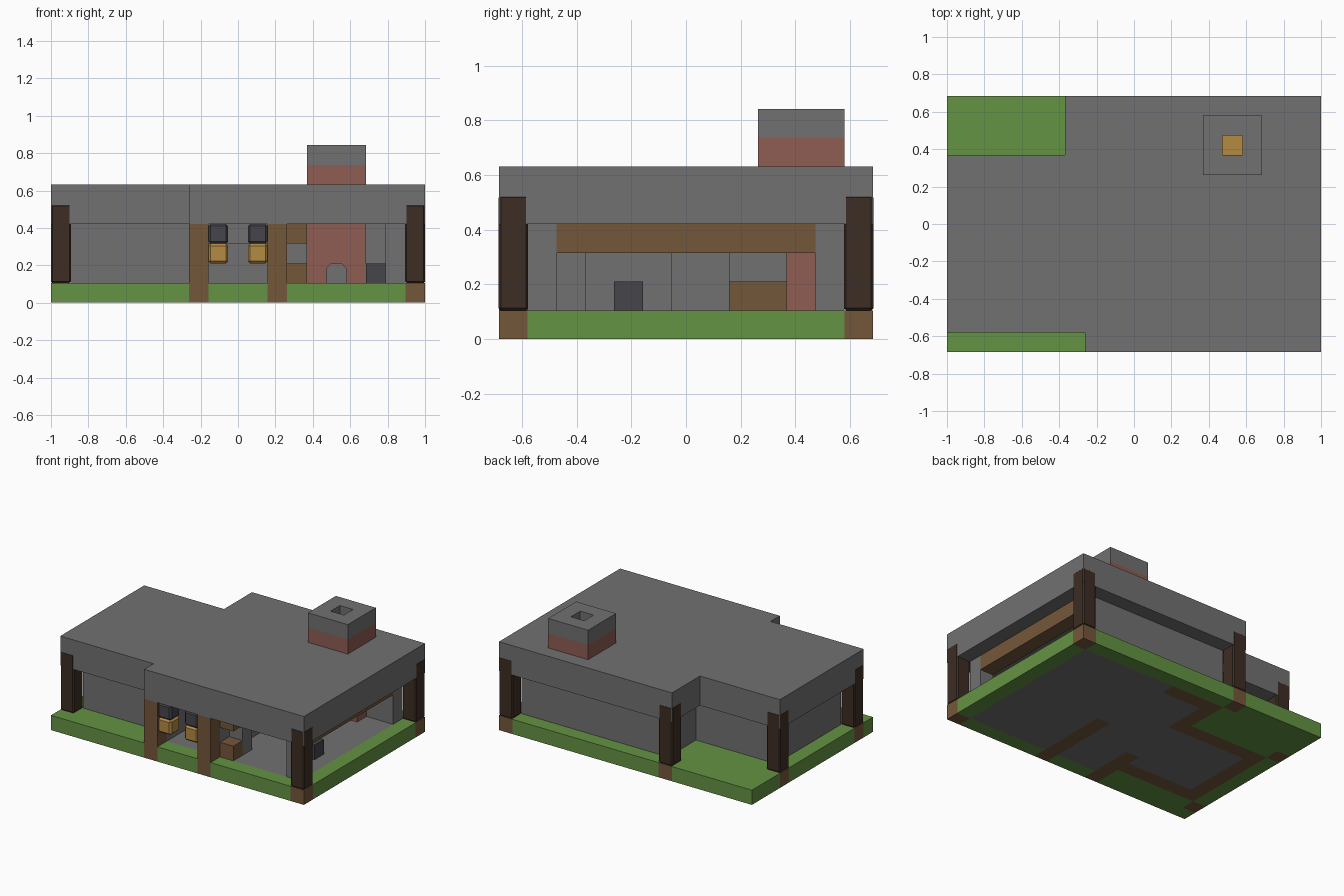
import bpy, bmesh
from mathutils import Vector

if "Cube" in bpy.data.objects:
    bpy.data.objects.remove(bpy.data.objects["Cube"])

# The house sits on a block grid: a counts from the left side (+x), b from the back (+y)
NX, NY = 19, 13
U = 2 / NX
HX, HY = 1.0, NY * U / 2


def material(name, r, g, b):
    def lin(c):
        c /= 255
        return c / 12.92 if c < 0.04 else ((c + 0.055) / 1.055) ** 2.4
    col = (lin(r), lin(g), lin(b), 1)
    m = bpy.data.materials.new(name)
    m.use_nodes = True
    m.diffuse_color = col
    bsdf = next(n for n in m.node_tree.nodes if n.type == 'BSDF_PRINCIPLED')
    bsdf.inputs["Base Color"].default_value = col
    bsdf.inputs["Roughness"].default_value = 0.9
    return m


STONE = material("grey_stone", 113, 113, 113)
GRASS = material("grass_green", 100, 147, 67)
WOOD = material("brown_wood", 116, 87, 58)
LOG = material("dark_log", 60, 45, 35)
BRICK = material("red_brick", 142, 93, 84)
AMBER = material("amber_glow", 180, 139, 68)
IRON = material("dark_iron", 70, 69, 75)


def spot(a, b, z):
    return Vector((HX - a * U, HY - b * U, z * U))


def finish(name, bm, *mats):
    bmesh.ops.recalc_face_normals(bm, faces=bm.faces)
    mesh = bpy.data.meshes.new(name)
    bm.to_mesh(mesh)
    bm.free()
    for m in mats:
        mesh.materials.append(m)
    ob = bpy.data.objects.new(name, mesh)
    bpy.context.scene.collection.objects.link(ob)
    return ob


def block(name, a, b, z, mat, grow=0.0, bevel=0.0):
    """Box over the grid ranges a, b and z, each a (start, end) pair."""
    lo, hi = spot(a[1], b[1], z[0]), spot(a[0], b[0], z[1])
    bm = bmesh.new()
    bmesh.ops.create_cube(bm, size=1)
    size = hi - lo + Vector((grow, grow, 0)) * 2
    for v in bm.verts:
        v.co = (lo + hi) / 2 + Vector(c * s for c, s in zip(v.co, size))
    if bevel:
        bmesh.ops.bevel(bm, geom=bm.edges[:], offset=bevel, segments=1, affect='EDGES')
    return finish(name, bm, mat)


def prism(name, points, shift, mat):
    bm = bmesh.new()
    face = bm.faces.new([bm.verts.new(p) for p in points])
    ext = bmesh.ops.extrude_face_region(bm, geom=[face])
    moved = [g for g in ext["geom"] if isinstance(g, bmesh.types.BMVert)]
    bmesh.ops.translate(bm, verts=moved, vec=shift)
    return finish(name, bm, mat)


# Ground slab: grass with an inlaid stone floor and wooden footings
corner_posts = [(0, 0), (0, 12), (12, 0), (18, 3), (18, 11)]
porch_posts = [(7, 12), (11, 12)]
footings = [(8, 11, 1, 1), (11, 11, 1, 4), (11, 17, 4, 4), (17, 17, 4, 10),
            (11, 17, 10, 10), (11, 11, 9, 12), (7, 7, 7, 12)]


def ground_kind(a, b):
    if (a, b) in corner_posts + porch_posts:
        return 2
    if any(p <= a <= q and r <= b <= s for p, q, r, s in footings):
        return 2
    main = 1 <= a <= 11 and 1 <= b <= 11
    wing = 11 <= a <= 17 and 4 <= b <= 10
    return 1 if main or wing else 0


bm = bmesh.new()
bmesh.ops.create_grid(bm, x_segments=NX, y_segments=NY, size=1)
for v in bm.verts:
    v.co.y *= HY
ext = bmesh.ops.extrude_face_region(bm, geom=bm.faces[:], use_keep_orig=True)
bmesh.ops.translate(bm, vec=(0, 0, U),
                    verts=[g for g in ext["geom"] if isinstance(g, bmesh.types.BMVert)])
bmesh.ops.recalc_face_normals(bm, faces=bm.faces)
for f in bm.faces:
    p = f.calc_center_median() - f.normal * U * 0.3
    f.material_index = ground_kind(int((HX - p.x) / U), int((HY - p.y) / U))
finish("ground", bm, GRASS, STONE, WOOD)

# Flat roof with a notch behind the wing and a set-back wing front
outline = [(0, 0), (13, 0), (13, 3), (19, 3), (19, 12), (12, 12), (12, 13), (0, 13)]
prism("roof", [spot(a, b, 4) for a, b in outline], (0, 0, 2 * U), STONE)

# Posts
for i, (a, b) in enumerate(corner_posts):
    block(f"corner_post_{i}", (a, a + 1), (b, b + 1), (1, 5), LOG, 0.001, 0.008)
for i, (a, b) in enumerate(porch_posts):
    block(f"porch_post_{i}", (a, a + 1), (b, b + 1), (1, 4), WOOD)

# Stone walls, set one block inside the roof edge
walls = {
    "back_wall": ((1, 12), (1, 2)),
    "notch_side_wall": ((11, 12), (2, 5)),
    "notch_back_wall": ((12, 18), (4, 5)),
    "wing_side_wall": ((17, 18), (5, 10)),
    "wing_front_wall": ((12, 18), (10, 11)),
    "porch_side_wall": ((11, 12), (9, 12)),
    "inner_wall_front": ((7, 8), (7, 12)),
    "inner_wall_back": ((7, 8), (2, 5)),
    "front_corner_pillar": ((1, 2), (11, 12)),
    "inner_pillar": ((6, 7), (10, 11)),
}
for name, (a, b) in walls.items():
    block(name, a, b, (1, 4), STONE)
block("door_lintel", (8, 11), (9, 10), (3, 4), STONE)

# Wooden beam over the open side, window frame stubs and bench
block("side_beam", (1, 2), (2, 11), (3, 4), WOOD)
block("window_sill", (6, 7), (11, 12), (1, 2), WOOD)
block("window_lintel", (6, 7), (11, 12), (3, 4), WOOD)
block("bench", (6, 7), (3, 5), (1, 2), WOOD)
block("stove", (2, 3), (8, 9), (1, 2), IRON)

# Hanging lanterns beside the porch posts
for side, a in (("left", 8), ("right", 10)):
    block(f"{side}_lantern", (a, a + 1), (12, 13), (2, 3), AMBER, bevel=0.012)
    block(f"{side}_lantern_hanger", (a, a + 1), (12, 13), (3, 4), IRON, bevel=0.012)

# Fireplace with an arched opening
arch = [(3, 1), (4, 1), (4, 1.75), (4.25, 2), (4.75, 2), (5, 1.75),
        (5, 1), (6, 1), (6, 4), (3, 4)]
prism("fireplace", [spot(a, 3, z) for a, z in arch], (0, U, 0), BRICK)

# Hollow chimney: brick course below, stone cap above, glow at the bottom
ring = [((3, 6), (1, 2)), ((3, 6), (3, 4)), ((3, 4), (2, 3)), ((5, 6), (2, 3))]
for i, (a, b) in enumerate(ring):
    block(f"chimney_brick_{i}", a, b, (6, 7), BRICK)
    block(f"chimney_cap_{i}", a, b, (7, 8), STONE)
block("chimney_glow", (4, 5), (2, 3), (6, 6.05), AMBER)
